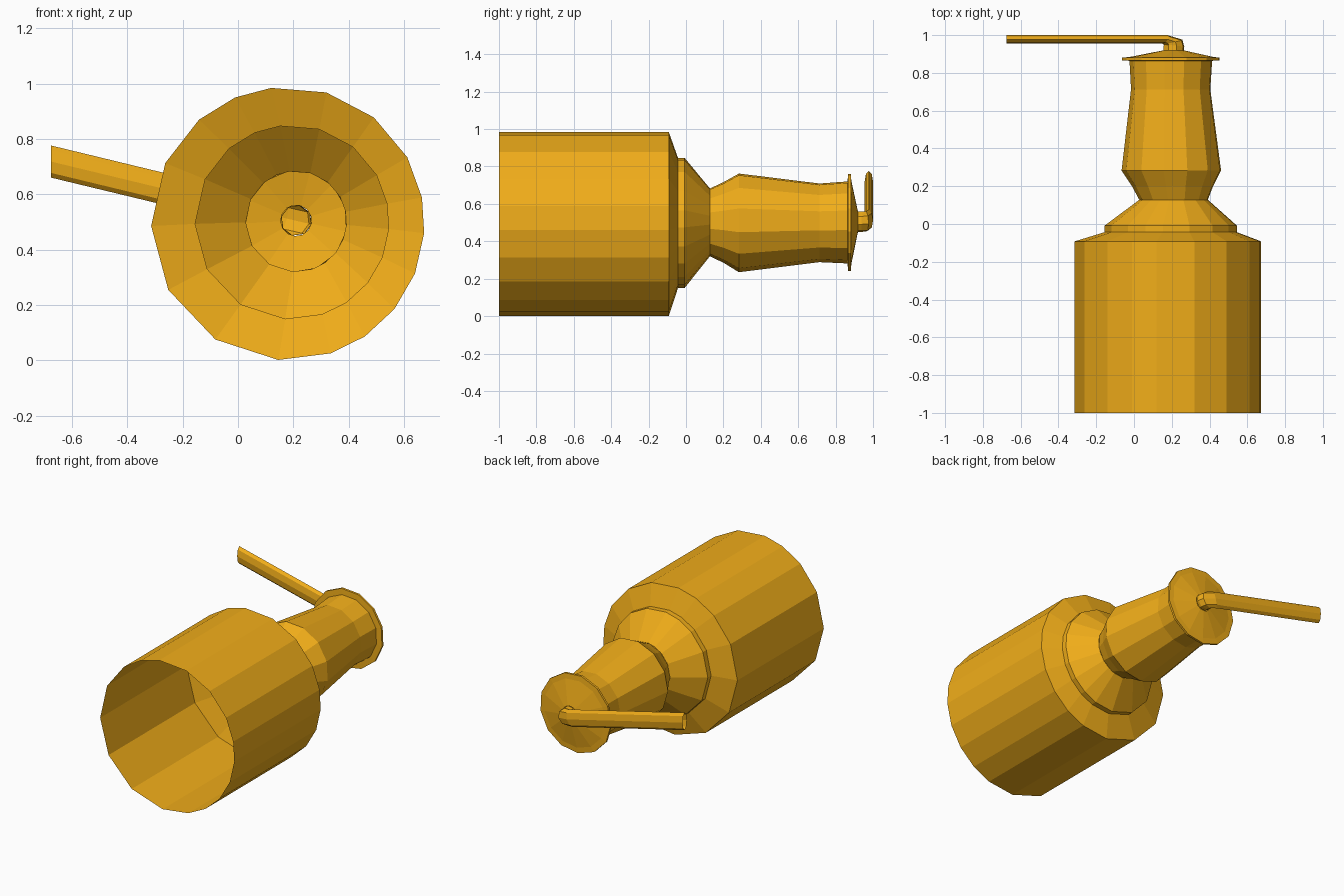
import bpy
from math import sin, cos, tau, radians
from mathutils import Vector

if "Cube" in bpy.data.objects:
    bpy.data.objects.remove(bpy.data.objects["Cube"])

amber = bpy.data.materials.new("amber")
amber.diffuse_color = (0.88, 0.42, 0.01, 1)
amber.use_nodes = True
amber.node_tree.nodes["Principled BSDF"].inputs["Base Color"].default_value = amber.diffuse_color


def skin(name, rings):
    """Open tube of flat faces through rings of equal vertex count."""
    n = len(rings[0])
    verts = [v for ring in rings for v in ring]
    faces = []
    for r in range(len(rings) - 1):
        for i in range(n):
            j = (i + 1) % n
            faces.append((r * n + i, r * n + j, r * n + n + j, r * n + n + i))
    mesh = bpy.data.meshes.new(name)
    mesh.from_pydata(verts, [], faces)
    mesh.flip_normals()
    mesh.materials.append(amber)
    ob = bpy.data.objects.new(name, mesh)
    bpy.context.collection.objects.link(ob)
    return ob


def loop(centre, u, v, angles):
    c, u, v = Vector(centre), Vector(u), Vector(v)
    return [c + u * cos(a) + v * sin(a) for a in angles]


def turned(name, profile, angles):
    """Shell around the y axis; profile rows are y, radius, centre x, centre z."""
    return skin(name, [loop((x, y, z), (r, 0, 0), (0, 0, r), angles)
                       for y, r, x, z in profile])


# Wide open drum with its shoulder, collar and funnel; sides unevenly spaced
drum_angles = [radians(a) for a in (
    97, 73.6, 51, 29, 11, -4, -21.4, -38.7, -55.7, -71.7, -94, -122,
    -151, -179, -206.3, -229.5, -247.3)][::-1]
turned("drum", [
    (-1.0, 0.494, 0.18, 0.494),
    (-0.092, 0.494, 0.18, 0.494),
    (-0.043, 0.35, 0.195, 0.499),
    (-0.008, 0.35, 0.195, 0.499),
    (0.128, 0.182, 0.21, 0.502)], drum_angles)

# Tapered neck with thin rim and shallow conical cap, 13 sides
neck_angles = [radians(99.6) + tau * i / 13 for i in range(13)]
turned("neck", [
    (0.128, 0.183, 0.211, 0.502),
    (0.20, 0.217, 0.206, 0.502),
    (0.283, 0.266, 0.20, 0.50),
    (0.713, 0.212, 0.196, 0.50),
    (0.864, 0.221, 0.197, 0.502),
    (0.866, 0.261, 0.197, 0.502),
    (0.881, 0.261, 0.197, 0.502),
    (0.884, 0.225, 0.20, 0.502),
    (0.919, 0.056, 0.21, 0.505)], neck_angles)

# Bent outlet pipe: round at the cap, flattened along the arm
out = Vector((0.967, 0, -0.254))
side = Vector((0.254, 0, 0.967)) * 0.056
pipe_angles = [tau * i / 8 for i in range(8)]
back = Vector((0, 1, 0))
skin("pipe", [
    loop((0.21, 0.919, 0.505), out * 0.056, side, pipe_angles),
    loop((0.212, 0.944, 0.505), out * 0.056 - back * 0.006, side, pipe_angles),
    loop((0.205, 0.964, 0.507), out * 0.053 + back * 0.012, side, pipe_angles),
    loop((0.165, 0.9775, 0.515), out * 0.012 + back * 0.0225, side, pipe_angles),
    loop((-0.675, 0.9775, 0.718), back * 0.0225, (0, 0, 0.058), pipe_angles)])
